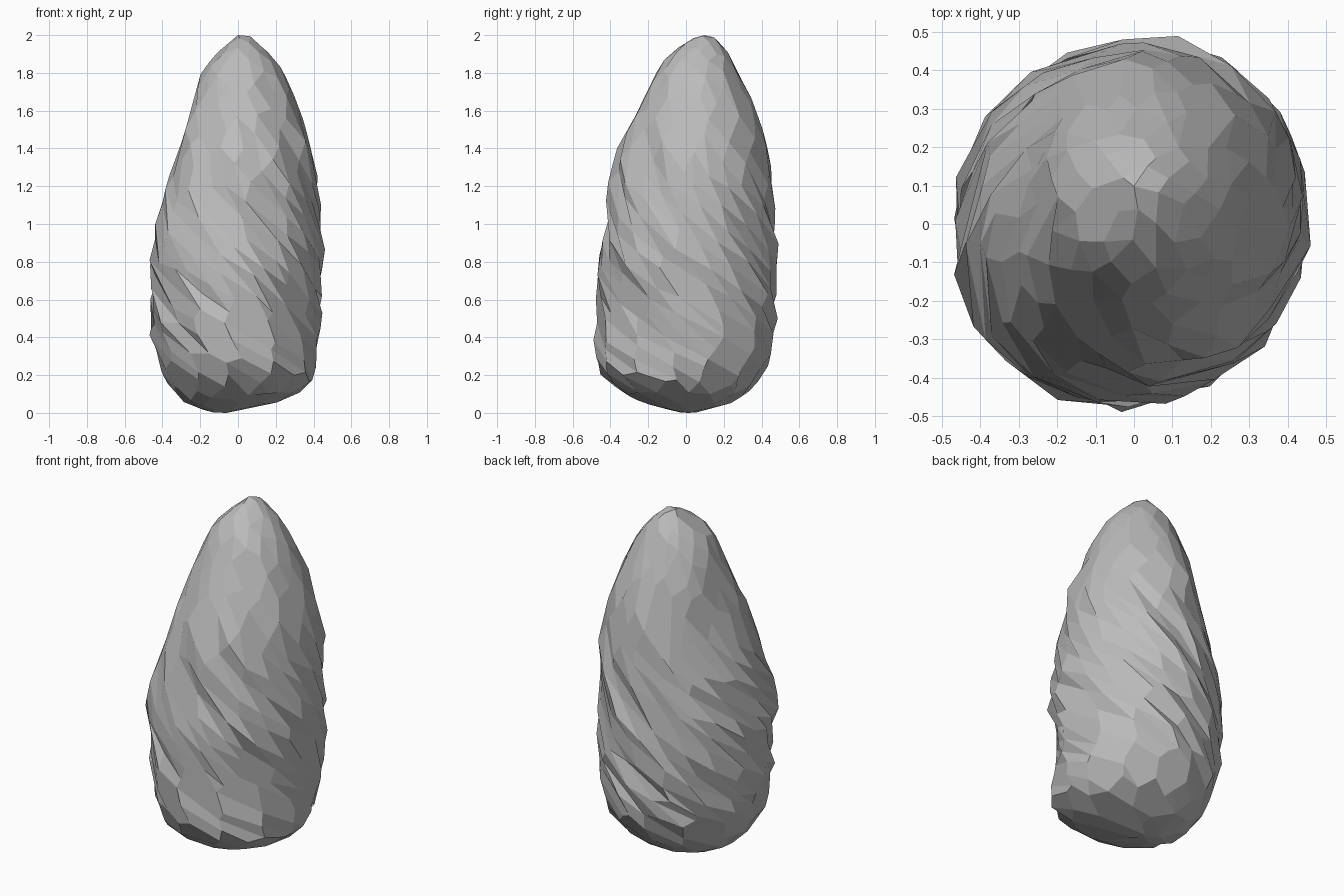
import bpy, bmesh, math, random
from mathutils import Vector, noise

random.seed(7)
if "Cube" in bpy.data.objects:
    bpy.data.objects.remove(bpy.data.objects["Cube"], do_unlink=True)

# height, left edge, right edge, front edge, back edge of the outline
OUTLINE = [
    (0, -.14, -.06, -.04, .06), (.05, -.28, .2, -.22, .24), (.1, -.34, .32, -.33, .32),
    (.2, -.4, .42, -.46, .42), (.4, -.46, .42, -.49, .47), (.8, -.46, .46, -.47, .48),
    (1.2, -.4, .43, -.4, .48), (1.4, -.33, .39, -.36, .46), (1.6, -.27, .33, -.25, .38),
    (1.8, -.2, .25, -.16, .28), (1.9, -.12, .17, -.1, .23), (2, 0, .06, .06, .14)]
# height, turn in radians
TWIST = [(0, 0), (.15, 0), (.5, -1.1), (1.2, -2.6), (1.6, -3), (2, -3.1)]
# centre, reach and strength of broad hollows (-) and swellings (+)
DENTS = [((-.25, .34, 1.35), .6, -.13), ((-.32, -.3, .92), .35, .1),
         ((.32, -.32, .6), .3, -.1), ((.32, .34, .5), .4, .07)]


def sample(table, h):
    """Interpolate a table row at height h."""
    for a, b in zip(table, table[1:]):
        if h <= b[0]:
            f = (h - a[0]) / (b[0] - a[0])
            return [p + (q - p) * f for p, q in zip(a[1:], b[1:])]
    return table[-1][1:]


def shape(co):
    """Move a point of the unit sphere onto the twisted boulder."""
    h = 2 * min(1, max(0, (co.z + 1) / 2)) ** 1.2
    angle = math.atan2(co.y, co.x)
    # ridges run up the body and are carried round by the twist
    ridge = noise.noise(Vector((math.cos(angle) * 4, math.sin(angle) * 4, h)))
    body = max(0, min(1, h * 3 - .3, (2 - h) * 2))
    size = 1 + body * (ridge * .05 + random.uniform(-.03, .025))
    x0, x1, y0, y1 = sample(OUTLINE, h)
    angle += sample(TWIST, h)[0]
    middle = Vector(((x0 + x1) / 2, (y0 + y1) / 2, h))
    arm = Vector(((x1 - x0) / 2 * math.cos(angle), (y1 - y0) / 2 * math.sin(angle), 0))
    for spot, reach, strength in DENTS:
        near = max(0, 1 - (middle + arm - Vector(spot)).length / reach)
        size += strength * near * near * (3 - 2 * near)
    return middle + arm * size


# Irregular facets: hull of jittered points on a sphere
bm = bmesh.new()
COUNT = 380
golden = math.pi * (3 - math.sqrt(5))
for i in range(COUNT):
    z = 1 - 2 * i / (COUNT - 1)
    r = math.sqrt(max(0, 1 - z * z))
    p = Vector((r * math.cos(i * golden), r * math.sin(i * golden), z))
    if 0 < i < COUNT - 1:
        p += Vector([random.uniform(-.045, .045) for _ in range(3)])
    bm.verts.new(p.normalized())
bmesh.ops.convex_hull(bm, input=bm.verts[:])

for v in bm.verts:
    v.co = shape(v.co)

# Merge nearly level neighbours into larger facets
bmesh.ops.dissolve_limit(bm, angle_limit=math.radians(8), verts=bm.verts[:], edges=bm.edges[:])
bmesh.ops.recalc_face_normals(bm, faces=bm.faces[:])

mesh = bpy.data.meshes.new("twisted_boulder")
bm.to_mesh(mesh)
bm.free()
boulder = bpy.data.objects.new("twisted_boulder", mesh)
bpy.context.collection.objects.link(boulder)

# Plain grey stone
stone = bpy.data.materials.new("grey_stone")
stone.use_nodes = True
grey = (.5, .5, .5, 1)
stone.diffuse_color = grey
stone.node_tree.nodes["Principled BSDF"].inputs["Base Color"].default_value = grey
mesh.materials.append(stone)
